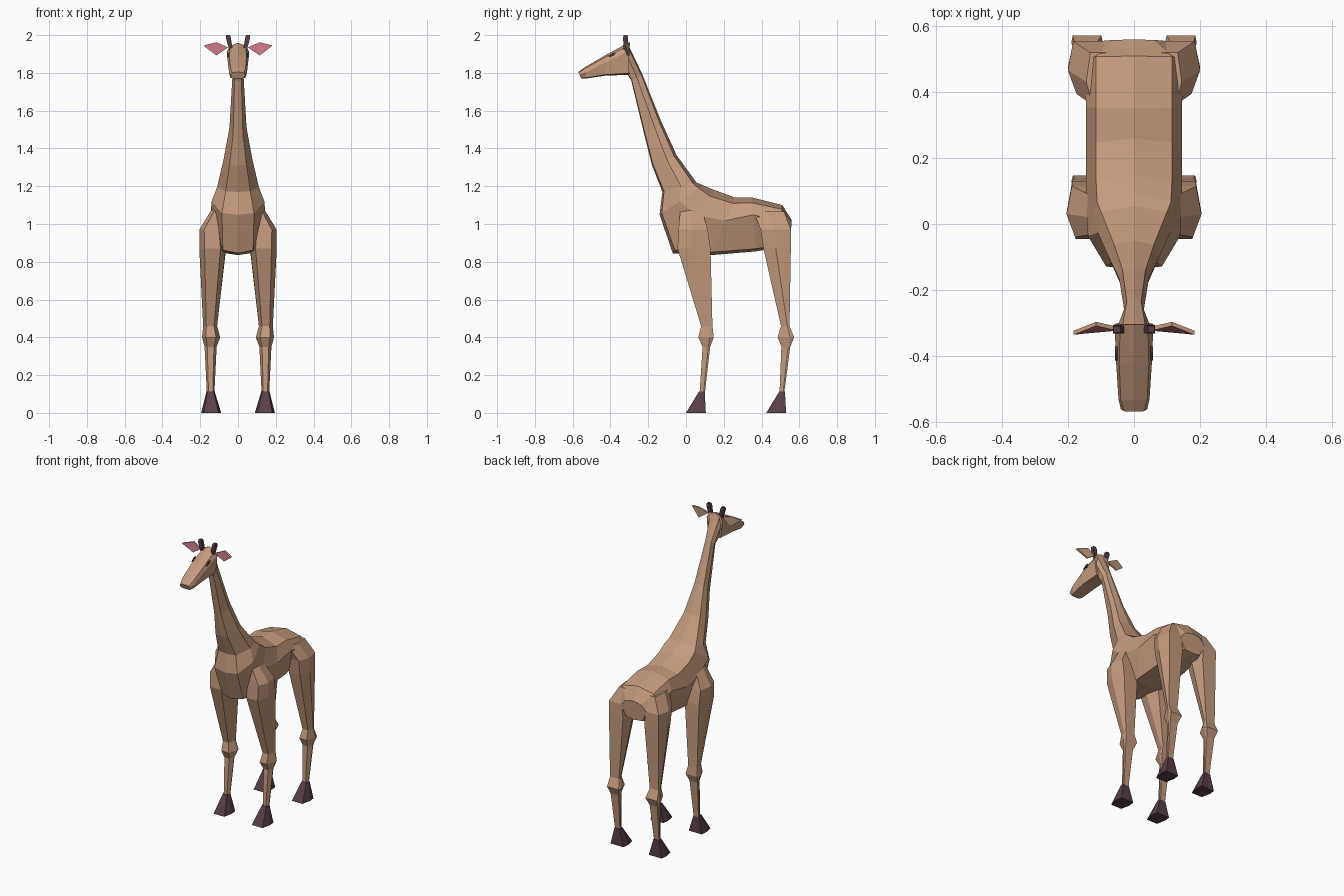
import bpy, bmesh
from mathutils import Vector


def material(name, rgb):
    m = bpy.data.materials.new(name)
    m.diffuse_color = (*rgb, 1)
    return m


HIDE = material("tan_hide", (0.56, 0.33, 0.21))
DARK = material("dark_hoof", (0.095, 0.05, 0.062))
PINK = material("pink_inner_ear", (0.62, 0.20, 0.26))


def loft(name, rings, mats, rule=None):
    """Skin a list of equal-length closed rings, capping both ends."""
    bm = bmesh.new()
    rows = [[bm.verts.new(p) for p in ring] for ring in rings]
    n = len(rows[0])
    for a, b in zip(rows, rows[1:]):
        for i in range(n):
            j = (i + 1) % n
            bm.faces.new((a[i], a[j], b[j], b[i]))
    bm.faces.new(rows[0])
    bm.faces.new(rows[-1][::-1])
    bmesh.ops.recalc_face_normals(bm, faces=bm.faces[:])
    if rule:
        for f in bm.faces:
            f.material_index = rule(f)
    me = bpy.data.meshes.new(name)
    bm.to_mesh(me)
    bm.free()
    for m in mats:
        me.materials.append(m)
    ob = bpy.data.objects.new(name, me)
    bpy.context.collection.objects.link(ob)
    return ob


def spine_ring(ty, tz, by, bz, wt, ws, wl, fs, ft=0.1, fl=0.95):
    """Eight-sided ring between a top and a bottom point on the centre plane."""
    top, bot = Vector((0, ty, tz)), Vector((0, by, bz))
    half = [(ft, wt), (fs, ws), (fl, wl)]
    right = [top.lerp(bot, f) + Vector((w, 0, 0)) for f, w in half]
    left = [top.lerp(bot, f) - Vector((w, 0, 0)) for f, w in reversed(half)]
    return [top, *right, bot, *left]


# Body and neck: top y z, bottom y z, widths at top / side / low, side height
loft("body_and_neck", [spine_ring(*r) for r in (
    (-0.31, 1.958, -0.315, 1.80, 0.035, 0.050, 0.035, 0.4),
    (-0.23, 1.79, -0.29, 1.76, 0.022, 0.030, 0.018, 0.5),
    (-0.13, 1.54, -0.22, 1.47, 0.035, 0.045, 0.026, 0.4),
    (-0.05, 1.365, -0.18, 1.31, 0.060, 0.076, 0.045, 0.4),
    (0.055, 1.22, -0.125, 1.17, 0.100, 0.110, 0.065, 0.45),
    (0.09, 1.205, -0.14, 1.05, 0.112, 0.140, 0.085, 0.55),
    (0.15, 1.18, -0.07, 0.845, 0.115, 0.145, 0.080, 0.40),
    (0.26, 1.14, 0.13, 0.835, 0.115, 0.145, 0.095, 0.40),
    (0.35, 1.14, 0.37, 0.855, 0.115, 0.145, 0.095, 0.32),
    (0.51, 1.10, 0.49, 0.875, 0.115, 0.155, 0.080, 0.40),
    (0.56, 1.02, 0.55, 0.89, 0.060, 0.095, 0.060, 0.40),
)], [HIDE])

# Head tapering to the muzzle
loft("head", [spine_ring(*r) for r in (
    (-0.305, 1.96, -0.30, 1.79, 0.042, 0.059, 0.046, 0.28),
    (-0.425, 1.895, -0.43, 1.785, 0.045, 0.054, 0.045, 0.35),
    (-0.535, 1.83, -0.53, 1.77, 0.040, 0.047, 0.038, 0.50),
    (-0.57, 1.805, -0.555, 1.77, 0.030, 0.040, 0.030, 0.50),
)], [HIDE])


def leg_ring(s, z, cx, hw, y0, y1, front, mid, back):
    """Six-sided ring, narrowed at the front and back."""
    ym = y0 + (y1 - y0) * mid
    pts = [(-front, y0), (front, y0), (1, ym), (back, y1), (-back, y1), (-1, ym)]
    return [Vector((s * (cx + hw * k), y, z)) for k, y in pts]


# Height, centre x, half width, front and back y, ring shape
SHIN = (0.55, 0.75, 0.9)
THIGH = (0.6, 0.45, 0.75)
FRONT_LEG = (
    (1.075, 0.095, 0.046, -0.03, 0.085, *THIGH),
    (0.97, 0.140, 0.065, -0.04, 0.115, *THIGH),
    (0.87, 0.135, 0.070, -0.045, 0.130, *THIGH),
    (0.46, 0.1475, 0.037, 0.080, 0.140, *SHIN),
    (0.40, 0.1425, 0.048, 0.065, 0.147, *SHIN),
    (0.35, 0.1450, 0.032, 0.088, 0.128, *SHIN),
    (0.105, 0.145, 0.020, 0.072, 0.100, *SHIN),
)
REAR_LEG = (
    (1.065, 0.095, 0.050, 0.36, 0.52, *THIGH),
    (0.97, 0.135, 0.066, 0.395, 0.555, *THIGH),
    (0.87, 0.132, 0.069, 0.410, 0.555, *THIGH),
    (0.46, 0.1475, 0.037, 0.503, 0.548, *SHIN),
    (0.40, 0.1425, 0.048, 0.485, 0.573, *SHIN),
    (0.35, 0.1450, 0.032, 0.505, 0.552, *SHIN),
    (0.105, 0.145, 0.020, 0.495, 0.520, *SHIN),
)
HOOF = (0.75, 0.6, 0.9)

for s, side in ((1, "left"), (-1, "right")):
    for name, rows, y0, y1 in (("front", FRONT_LEG, 0.0, 0.105),
                               ("rear", REAR_LEG, 0.425, 0.53)):
        loft(f"{name}_leg_{side}", [leg_ring(s, *r) for r in rows], [HIDE])
        # Flared hoof
        loft(f"{name}_hoof_{side}", [
            leg_ring(s, 0.112, 0.145, 0.022, y0 + 0.068, y1 - 0.006, *HOOF),
            leg_ring(s, 0.0, 0.142, 0.053, y0, y1, *HOOF)], [DARK])

    # Leaf-shaped ear with a pink front
    outline = ((0.052, 1.935, -0.318), (0.115, 1.962, -0.303),
               (0.183, 1.945, -0.330), (0.115, 1.892, -0.306))
    ear = [[Vector((s * x, y + d, z)) for x, z, y in outline] for d in (-0.006, 0.006)]
    loft(f"ear_{side}", ear, [HIDE, PINK], lambda f: 1 if f.normal.y < -0.7 else 0)

    # Short horn leaning outwards
    loft(f"horn_{side}", [
        [Vector((s * (x + dx * r), -0.32 + dy * r, z))
         for dx, dy in ((-1, -1), (1, -1), (1, 1), (-1, 1))]
        for x, z, r in ((0.038, 1.925, 0.010), (0.051, 1.985, 0.013), (0.053, 2.0, 0.010))
    ], [DARK])

    # Narrow eye plate
    loft(f"eye_{side}", [[Vector((s * x, y, z)) for y, z in
                          ((-0.415, 1.882), (-0.39, 1.903), (-0.372, 1.905), (-0.385, 1.890))]
                         for x in (0.050, 0.0575)], [DARK])
